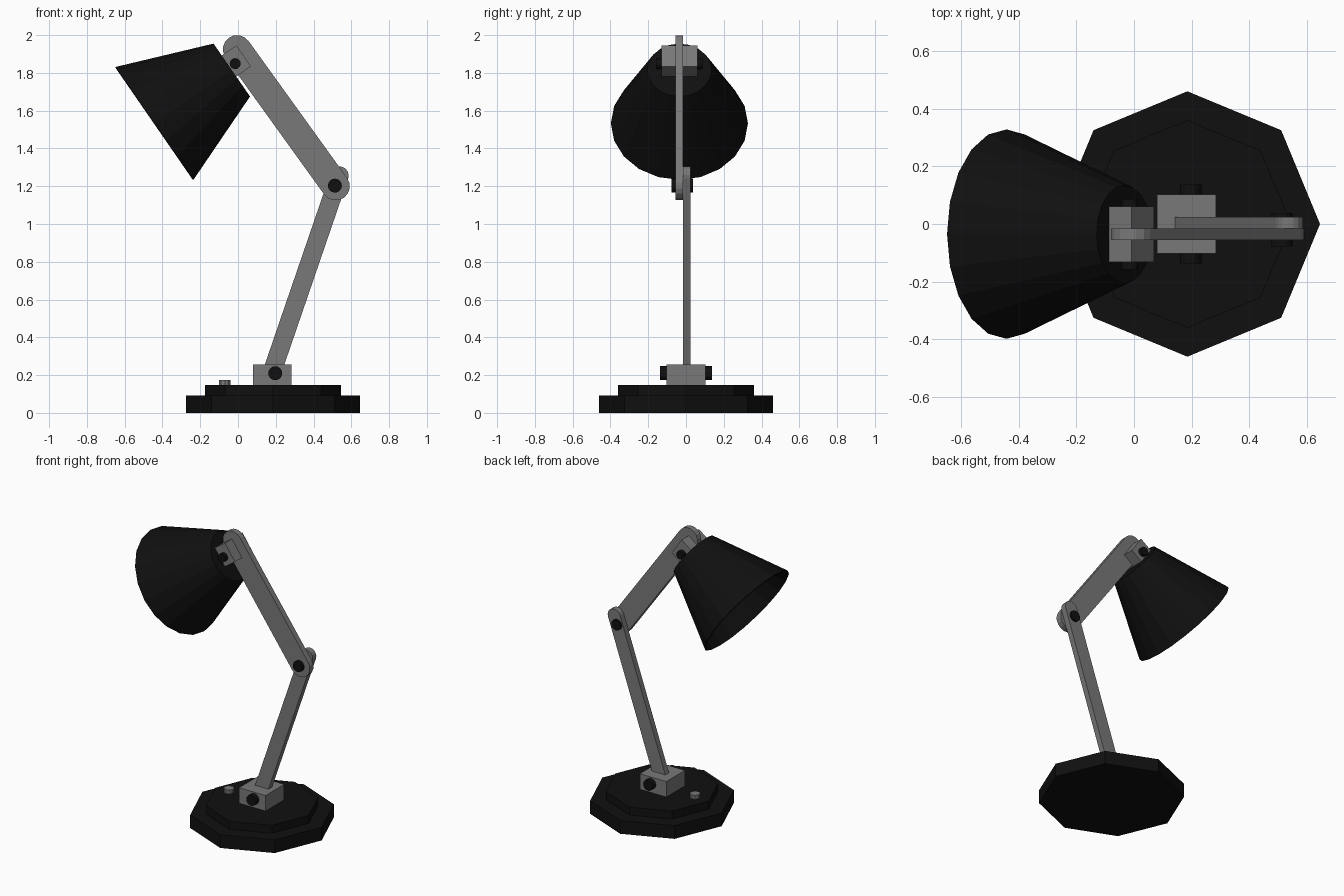
import bpy, bmesh, math
from mathutils import Matrix, Vector

cube = bpy.data.objects.get("Cube")
if cube:
    bpy.data.objects.remove(cube, do_unlink=True)


def material(name, value):
    mat = bpy.data.materials.new(name)
    mat.use_nodes = True
    color = (value, value, value, 1)
    mat.diffuse_color = color
    mat.node_tree.nodes["Principled BSDF"].inputs["Base Color"].default_value = color
    return mat


BLACK = material("black", 0.005)
GREY = material("grey metal", 0.19)


def finish(name, bm, mat):
    bmesh.ops.recalc_face_normals(bm, faces=bm.faces)
    mesh = bpy.data.meshes.new(name)
    bm.to_mesh(mesh)
    bm.free()
    mesh.materials.append(mat)
    obj = bpy.data.objects.new(name, mesh)
    bpy.context.collection.objects.link(obj)
    return obj


def frame(x_axis, y_axis, z_axis, origin):
    rot = Matrix((x_axis, y_axis, z_axis)).transposed().to_4x4()
    return Matrix.Translation(origin) @ rot


def box(name, matrix, size, mat):
    bm = bmesh.new()
    bmesh.ops.create_cube(bm, size=1, matrix=matrix @ Matrix.Diagonal((*size, 1)))
    return finish(name, bm, mat)


def disc(name, center, radius, depth, sides, mat, axis="Z"):
    turn = Matrix.Rotation(math.pi / 2, 4, "X") if axis == "Y" else Matrix()
    bm = bmesh.new()
    bmesh.ops.create_cone(bm, cap_ends=True, segments=sides, radius1=radius,
                          radius2=radius, depth=depth,
                          matrix=Matrix.Translation(center) @ turn)
    return finish(name, bm, mat)


def arm(name, start, end, radius, y, thickness, mat, steps=8):
    """Flat bar in the XZ plane with rounded ends."""
    a, b = Vector(start), Vector(end)
    heading = math.atan2(b.y - a.y, b.x - a.x)
    bm = bmesh.new()
    verts = []
    for point, base in ((b, heading - math.pi / 2), (a, heading + math.pi / 2)):
        for i in range(steps + 1):
            t = base + math.pi * i / steps
            verts.append(bm.verts.new((point.x + radius * math.cos(t), y - thickness / 2,
                                       point.y + radius * math.sin(t))))
    face = bm.faces.new(verts)
    moved = bmesh.ops.extrude_face_region(bm, geom=[face])["geom"]
    bmesh.ops.translate(bm, vec=(0, thickness, 0),
                        verts=[v for v in moved if isinstance(v, bmesh.types.BMVert)])
    return finish(name, bm, mat)


# Stepped octagonal base with a button
BASE_X = 0.185
disc("base_plate", (BASE_X, 0, 0.046), 0.46, 0.092, 8, BLACK)
disc("base_step", (BASE_X, 0, 0.118), 0.36, 0.058, 8, BLACK)
disc("switch_button", (-0.07, 0, 0.158), 0.033, 0.034, 10, GREY)

# Base bracket and its pivot
box("base_bracket", Matrix.Translation((0.182, 0, 0.2)), (0.205, 0.205, 0.11), GREY)
disc("base_pivot", (0.197, 0, 0.21), 0.037, 0.275, 16, BLACK, "Y")

# Two overlapping arms and the elbow pivot
arm("lower_arm", (0.178, 0.21), (0.537, 1.256), 0.049, 0.005, 0.04, GREY)
arm("upper_arm", (0.517, 1.2), (-0.005, 1.925), 0.075, -0.035, 0.04, GREY)
disc("elbow_pivot", (0.513, -0.02, 1.203), 0.037, 0.115, 16, BLACK, "Y")

# Tilted head: bracket, pivot and shade share one axis
side = Vector((0, 1, 0))
slope = Vector((0.568, 0, -0.823)).normalized()
axis = side.cross(slope)
if axis.x > 0:
    axis = -axis
HEAD_Y = -0.035
box("head_bracket", frame(slope, side, slope.cross(side), (-0.011, HEAD_Y, 1.862)),
    (0.135, 0.192, 0.1), GREY)
disc("head_pivot", (-0.015, HEAD_Y, 1.849), 0.029, 0.245, 16, BLACK, "Y")

# Conical shade, closed at the neck and open at the mouth
neck = Vector((-0.033, HEAD_Y, 1.815))
length = 0.497
bm = bmesh.new()
bmesh.ops.create_cone(bm, cap_ends=True, segments=20, radius1=0.17, radius2=0.363,
                      depth=length, matrix=frame(side, axis.cross(side), axis,
                                                 neck + axis * length / 2))
bmesh.ops.recalc_face_normals(bm, faces=bm.faces)
mouth = max(bm.faces, key=lambda f: f.calc_center_median().dot(axis))
bmesh.ops.delete(bm, geom=[mouth], context="FACES_ONLY")
shade = finish("lamp_shade", bm, BLACK)
shell = shade.modifiers.new("shell", "SOLIDIFY")
shell.thickness = 0.008
shell.offset = -1
